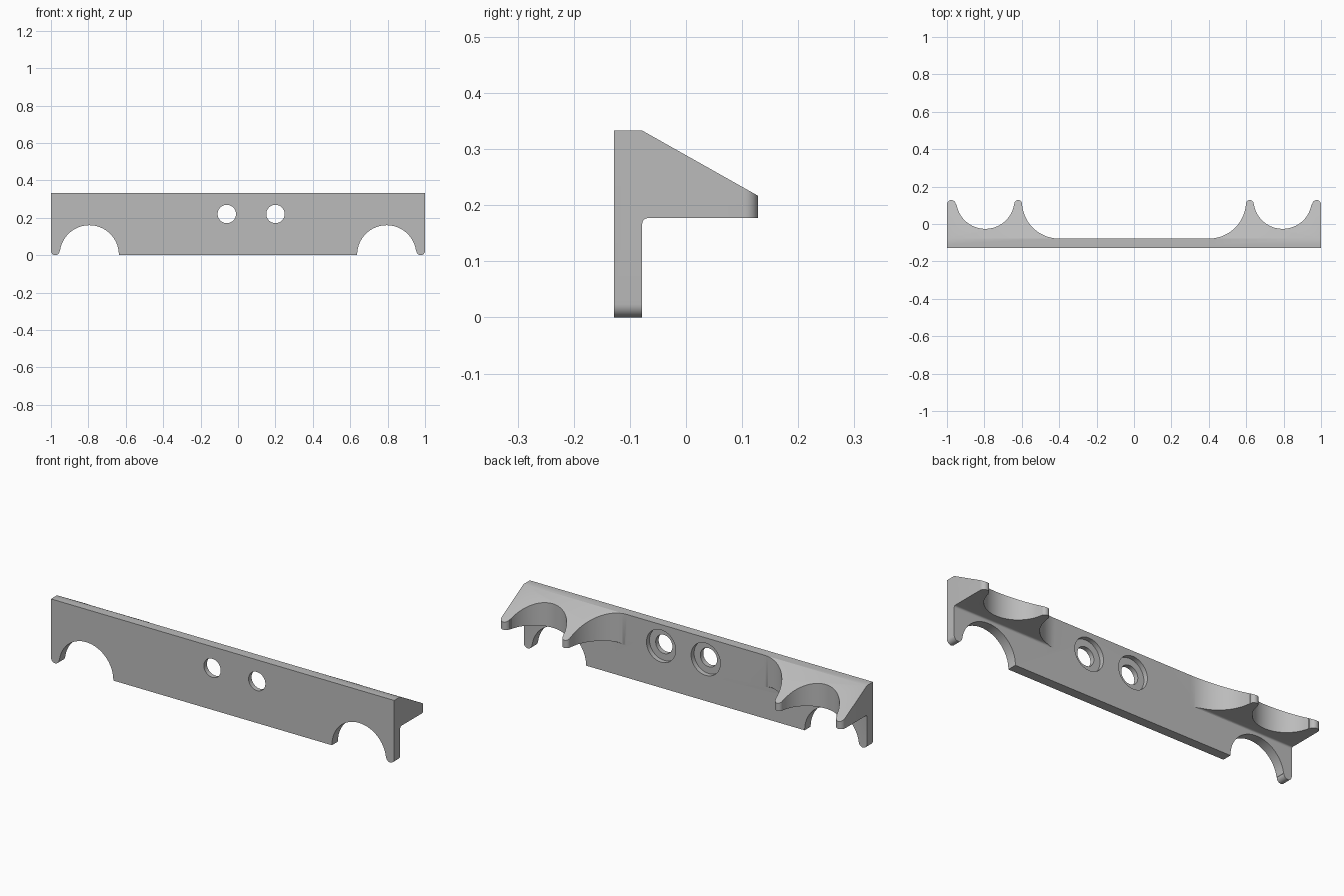
import bpy, bmesh
from math import cos, sin, pi, radians, sqrt

old = bpy.data.objects.get("Cube")
if old:
    bpy.data.objects.remove(old, do_unlink=True)

grey = bpy.data.materials.new("plain grey")
grey.use_nodes = True
colour = (0.5, 0.5, 0.5, 1)
grey.diffuse_color = colour
grey.node_tree.nodes["Principled BSDF"].inputs["Base Color"].default_value = colour

FRONT, BACK, TOP = -0.128, -0.078, 0.333
NOTCH_X, NOTCH_R = 0.795, 0.158


def arc(cx, cy, r, start, end, n=24):
    """Points on an arc, angles in degrees."""
    angles = [radians(start + (end - start) * i / n) for i in range(n + 1)]
    return [(cx + r * cos(a), cy + r * sin(a)) for a in angles]


def prism(name, points, axis, low, high):
    """Extrude a closed 2D outline along an axis."""
    place = {"x": lambda p, d: (d, p[0], p[1]),
             "y": lambda p, d: (p[0], d, p[1]),
             "z": lambda p, d: (p[0], p[1], d)}[axis]
    bm = bmesh.new()
    a = [bm.verts.new(place(p, low)) for p in points]
    b = [bm.verts.new(place(p, high)) for p in points]
    bm.faces.new(a)
    bm.faces.new(b)
    for i in range(len(a)):
        j = (i + 1) % len(a)
        bm.faces.new((a[i], a[j], b[j], b[i]))
    bmesh.ops.recalc_face_normals(bm, faces=bm.faces)
    mesh = bpy.data.meshes.new(name)
    bm.to_mesh(mesh)
    bm.free()
    mesh.materials.append(grey)
    obj = bpy.data.objects.new(name, mesh)
    bpy.context.collection.objects.link(obj)
    return obj


def combine(target, tool, operation):
    """Apply a boolean and remove its tool."""
    mod = target.modifiers.new("boolean", "BOOLEAN")
    mod.operation, mod.solver, mod.object = operation, "EXACT", tool
    bpy.context.view_layer.objects.active = target
    bpy.ops.object.modifier_apply(modifier=mod.name)
    bpy.data.objects.remove(tool, do_unlink=True)


def mirrored(points):
    return [(-x, y) for x, y in reversed(points)]


# Upright plate with an arched notch and rounded foot at each end
foot_r = (1 - NOTCH_X - NOTCH_R) / 2
half = ([(NOTCH_X - NOTCH_R, 0)]
        + arc(NOTCH_X, 0.002, NOTCH_R, 180, 8, 40)
        + arc(1 - foot_r, foot_r, foot_r, 180, 360, 16)
        + [(1, TOP)])
bracket = prism("bracket", half + mirrored(half), "y", FRONT, BACK)

# Forked shelves behind the plate, sloping down to the prong tips
profile = ([(-0.11, TOP), (BACK, TOP), (0.128, 0.217), (0.128, 0.177)]
           + arc(BACK + 0.01, 0.167, 0.01, 90, 180, 6) + [(-0.11, 0.167)])
tip_y = 0.106
prong_low, prong_high = 0.599, 0.640
prong_r = (prong_high - prong_low) / 2
footprint = ([(0.4, -0.11), (1, -0.11)]
             + arc(1 - foot_r, 0.128 - foot_r, foot_r, 0, 180, 16)
             + arc(NOTCH_X, 0.13, NOTCH_R - 0.002, -10, -170, 40)
             + arc(prong_low + prong_r, 0.128 - prong_r, prong_r, 0, 180, 16)
             + arc(0.4, 0.121, 0.199, -4, -90, 24))
for side, outline in (("left", footprint), ("right", mirrored(footprint))):
    shelf = prism(side + "_shelf", outline, "z", 0.1, 0.4)
    combine(shelf, prism("slope", profile, "x", -1.1, 1.1), "INTERSECT")
    combine(bracket, shelf, "UNION")

# Two screw holes, counterbored from the back
for x in (-0.06, 0.2):
    for radius, start in ((0.049, -0.2), (0.085, -0.103)):
        circle = arc(x, 0.22, radius, 0, 360, 48)[:-1]
        combine(bracket, prism("hole", circle, "y", start, -0.05), "DIFFERENCE")

bpy.ops.object.select_all(action="DESELECT")
bracket.select_set(True)
bpy.context.view_layer.objects.active = bracket
bpy.ops.object.shade_smooth_by_angle(angle=radians(30))
